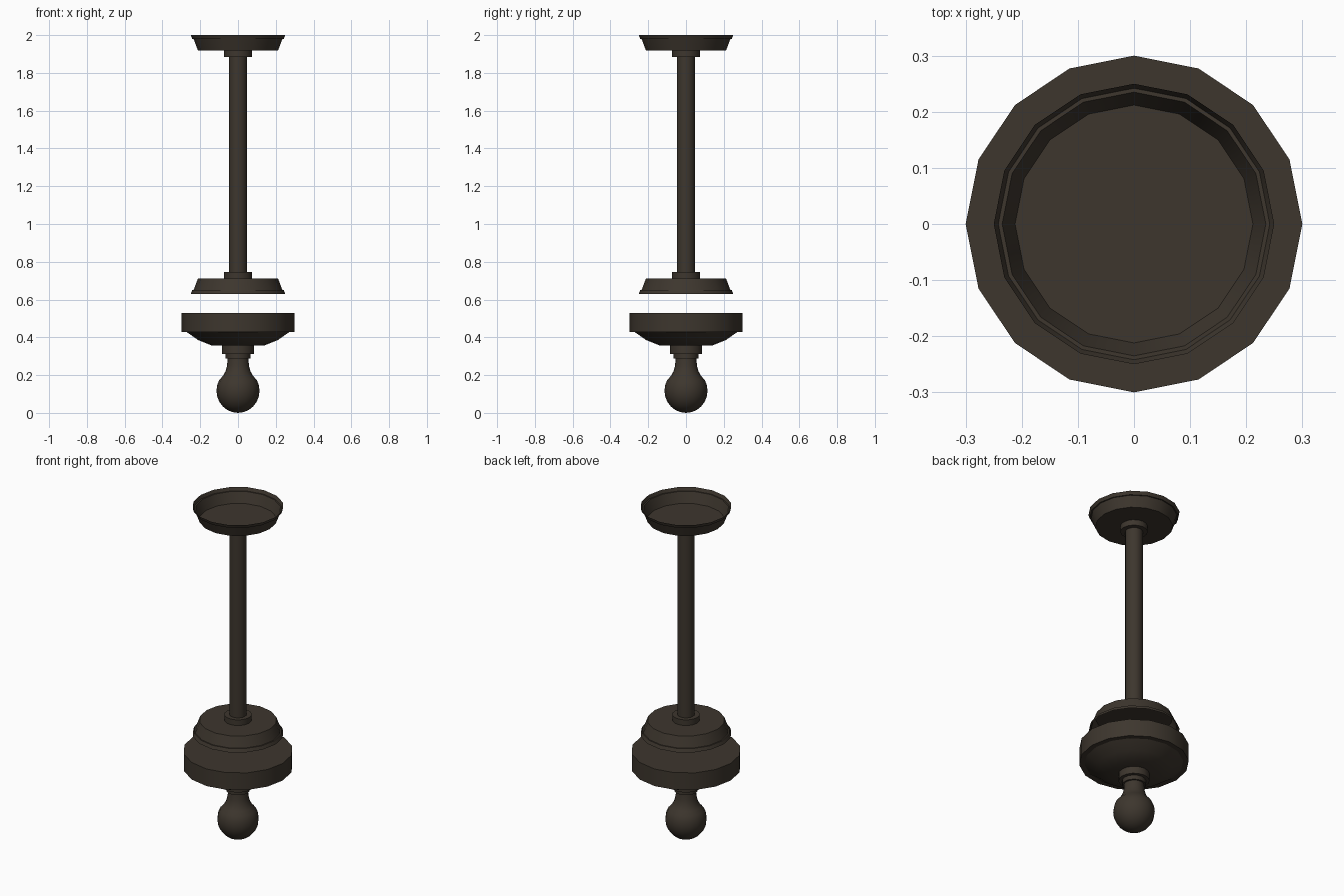
import bpy, bmesh, math

if "Cube" in bpy.data.objects:
    bpy.data.objects.remove(bpy.data.objects["Cube"])

bronze = bpy.data.materials.new("dark_bronze")
bronze.diffuse_color = (0.047, 0.037, 0.027, 1)
bronze.use_nodes = True
bronze.node_tree.nodes["Principled BSDF"].inputs["Base Color"].default_value = bronze.diffuse_color


def lathe(name, profile, sides=16, flip=False):
    """Revolve (radius, z) points about z; radius 0 closes to a pole."""
    bm = bmesh.new()
    rings = []
    for r, z in profile:
        if r == 0:
            rings.append([bm.verts.new((0, 0, z))] * sides)
        else:
            rings.append([bm.verts.new((r * math.cos(2 * math.pi * i / sides),
                                        r * math.sin(2 * math.pi * i / sides), z))
                          for i in range(sides)])
    for a, b in zip(rings, rings[1:]):
        for i in range(sides):
            j = (i + 1) % sides
            quad = list(dict.fromkeys((a[i], a[j], b[j], b[i])))
            bm.faces.new(quad[::-1] if flip else quad)
    me = bpy.data.meshes.new(name)
    bm.to_mesh(me)
    bm.free()
    ob = bpy.data.objects.new(name, me)
    bpy.context.collection.objects.link(ob)
    me.materials.append(bronze)
    bpy.ops.object.select_all(action='DESELECT')
    ob.select_set(True)
    bpy.context.view_layer.objects.active = ob
    bpy.ops.object.shade_smooth_by_angle(angle=math.radians(30))
    return ob


# Matching open canopies and collars, mirrored about the rod's middle
MID = 1.315
canopy = [(0, 1.918), (0.212, 1.918), (0.235, 1.98), (0.242, 1.98), (0.25, 2.0)]
collar = [(0, 1.884), (0.075, 1.884), (0.075, 1.918), (0, 1.918)]


def mirrored(profile):
    return [(r, 2 * MID - z) for r, z in profile]


lathe("ceiling_canopy", canopy, flip=True)
lathe("upper_collar", collar, flip=False)
lathe("lower_canopy", mirrored(canopy), flip=True)
lathe("lower_collar", mirrored(collar), flip=True)

# Hanging rod
lathe("rod", [(0, 0.73), (0.048, 0.73), (0.048, 1.9), (0, 1.9)])

# Drum with shallow bowl below it
lathe("lamp_drum", [(0, 0.355), (0.14, 0.357), (0.21, 0.385), (0.27, 0.427),
                    (0.3, 0.427), (0.3, 0.53), (0, 0.53)])

# Stepped bulb socket
lathe("socket", [(0, 0.287), (0.065, 0.287), (0.065, 0.313), (0.085, 0.313),
                 (0.085, 0.357), (0, 0.357)])

# Bulb: round globe blending into a neck
R = 0.114
globe = [(R * math.sin(math.radians(a)), 0.117 - 0.117 * math.cos(math.radians(a)))
         for a in range(0, 121, 15)]
globe[0] = (0, 0)
lathe("bulb", globe + [(0.08, 0.195), (0.066, 0.22), (0.058, 0.25), (0.055, 0.29)])

# Make every closed part face outward
for name in ("upper_collar", "lower_collar", "rod", "lamp_drum", "socket", "bulb"):
    me = bpy.data.objects[name].data
    bm = bmesh.new()
    bm.from_mesh(me)
    bmesh.ops.recalc_face_normals(bm, faces=bm.faces)
    bm.to_mesh(me)
    bm.free()

# Canopy shells: outer side faces away from the hollow
for name, up in (("ceiling_canopy", -1), ("lower_canopy", 1)):
    me = bpy.data.objects[name].data
    if me.polygons[0].normal.z * up < 0:
        me.flip_normals()
